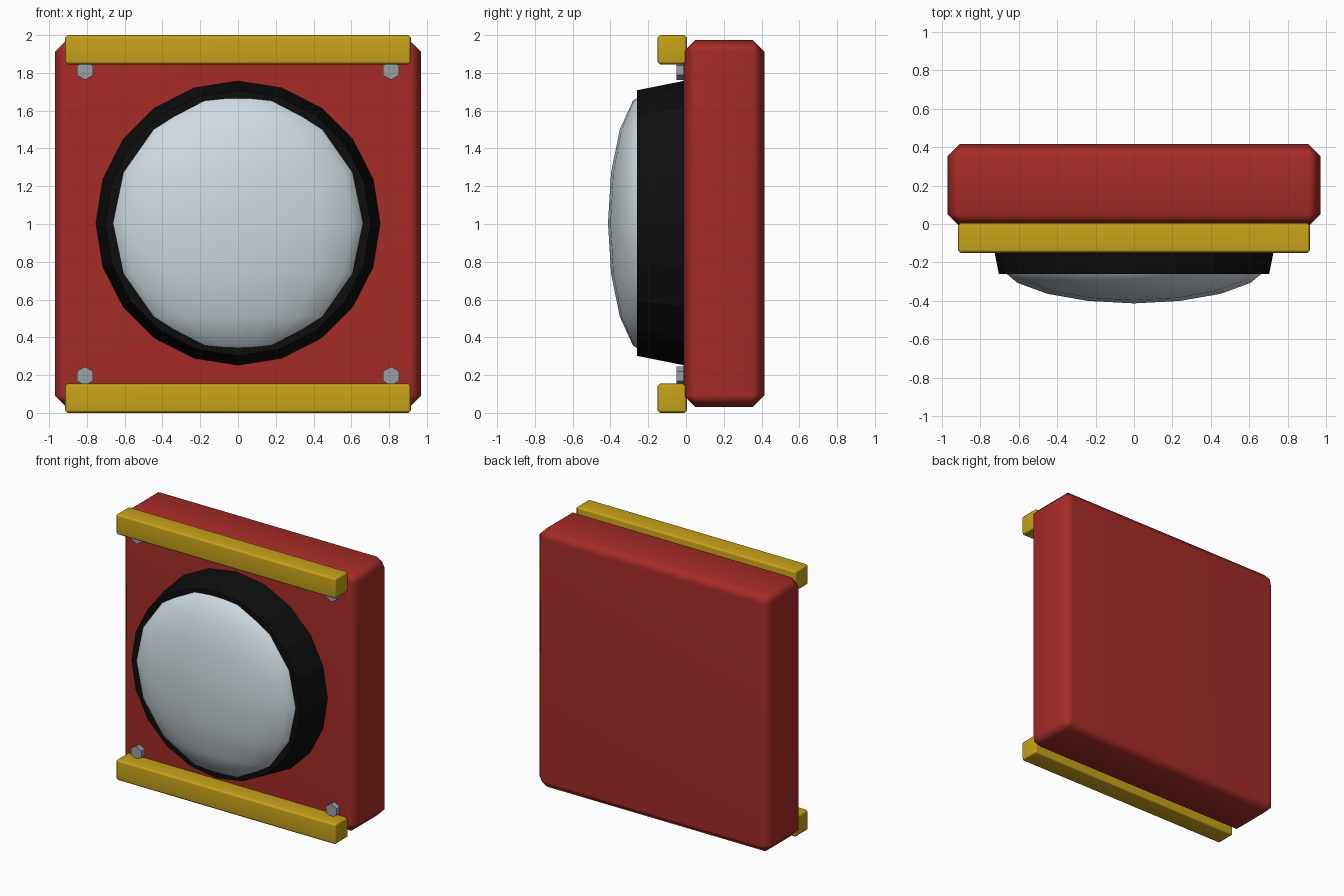
import bpy, bmesh, math
from mathutils import Matrix

if "Cube" in bpy.data.objects:
    bpy.data.objects.remove(bpy.data.objects["Cube"])


def material(name, rgb):
    m = bpy.data.materials.new(name)
    m.diffuse_color = (*rgb, 1)
    m.use_nodes = True
    m.node_tree.nodes["Principled BSDF"].inputs["Base Color"].default_value = m.diffuse_color
    return m


RED = material("red paint", (0.38, 0.025, 0.02))
GOLD = material("gold paint", (0.58, 0.36, 0.01))
BLACK = material("black rubber", (0.004, 0.004, 0.004))
GLASS = material("pale glass", (0.62, 0.70, 0.75))
STEEL = material("steel", (0.32, 0.35, 0.38))


def finish(name, bm, mat, smooth=True):
    bmesh.ops.recalc_face_normals(bm, faces=bm.faces[:])
    for f in bm.faces:
        f.smooth = smooth
    me = bpy.data.meshes.new(name)
    bm.to_mesh(me)
    bm.free()
    me.materials.append(mat)
    ob = bpy.data.objects.new(name, me)
    bpy.context.collection.objects.link(ob)
    return ob


def box(name, lo, hi, bevel, mat):
    """Chamfered box whose large faces keep flat shading."""
    bm = bmesh.new()
    bmesh.ops.create_cube(bm, size=1)
    for v in bm.verts:
        v.co = [(a + b) / 2 + c * (b - a) for a, b, c in zip(lo, hi, v.co)]
    bmesh.ops.bevel(bm, geom=bm.edges[:], offset=bevel, segments=1,
                    profile=0.5, affect='EDGES')
    ob = finish(name, bm, mat)
    ob.modifiers.new("flat faces", 'WEIGHTED_NORMAL')
    return ob


def disc(name, sides, r_back, r_front, y_back, y_front, x, z, mat, turn=0):
    """Prism or cone frustum lying along y."""
    bm = bmesh.new()
    m = (Matrix.Translation((x, (y_back + y_front) / 2, z))
         @ Matrix.Rotation(math.pi / 2, 4, 'X') @ Matrix.Rotation(turn, 4, 'Z'))
    bmesh.ops.create_cone(bm, cap_ends=True, segments=sides, radius1=r_back,
                          radius2=r_front, depth=y_back - y_front, matrix=m)
    return finish(name, bm, mat, smooth=False)


# Housing
box("housing", (-0.97, -0.012, 0.03), (0.97, 0.415, 1.975), 0.063, RED)

# Mounting bars and their hex bolts
for side, z0, zb in (("lower", 0.0, 0.195), ("upper", 1.845, 1.813)):
    box(side + "_bar", (-0.915, -0.15, z0), (0.915, 0.005, z0 + 0.155), 0.014, GOLD)
    for hand, x in (("left", -0.81), ("right", 0.81)):
        # hexagon points up
        b = disc(f"{side}_{hand}_bolt", 6, 0.05, 0.05, 0.02, -0.05, x, zb, STEEL)
        xs = [v.co.x for v in b.data.vertices]
        if max(xs) - min(xs) > 0.095:
            b.data.transform(Matrix.Translation((x, 0, zb))
                             @ Matrix.Rotation(math.pi / 6, 4, 'Y')
                             @ Matrix.Translation((-x, 0, -zb)))

# Rubber ring around the lens
disc("lens_ring", 20, 0.755, 0.703, 0.0, -0.26, 0, 1.005, BLACK)

# Lens: flattened ball with an upright axis and a meridian at the front
bm = bmesh.new()
bmesh.ops.create_uvsphere(bm, u_segments=18, v_segments=8, radius=1)
p = min(bm.verts, key=lambda v: abs(v.co.z)).co
turn = -math.pi / 2 - math.atan2(p.y, p.x)
bm.transform(Matrix.Translation((0, -0.2, 1.005))
             @ Matrix.Diagonal((0.7, 0.213, 0.7, 1))
             @ Matrix.Rotation(turn, 4, 'Z'))
finish("lens", bm, GLASS)
